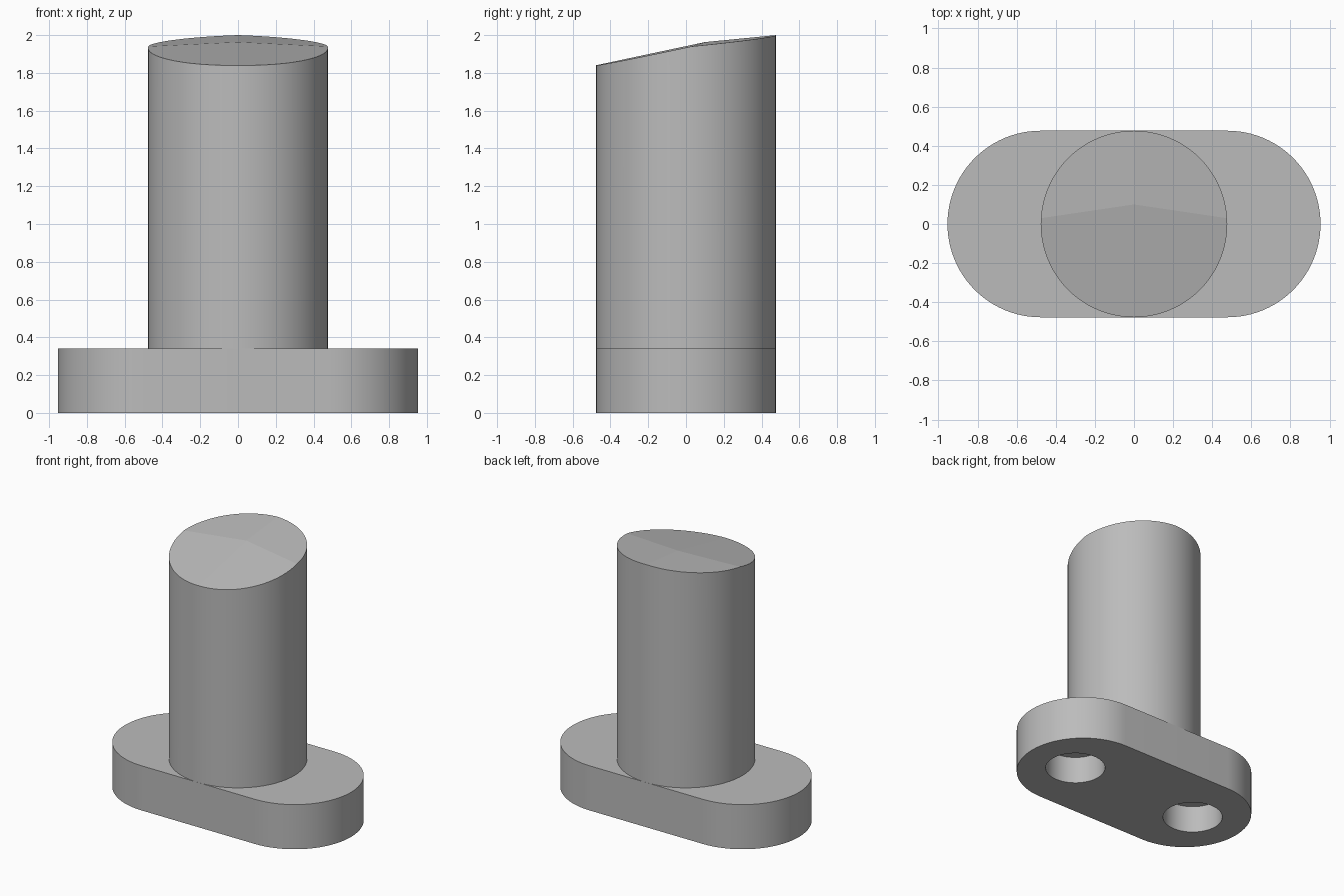
import bpy, bmesh
from math import pi, sin, cos
from mathutils import Vector, Matrix

R = 0.477            # radius shared by post and plate ends
PLATE_TOP = 0.34
HOLE_R, HOLE_X, HOLE_DEPTH = 0.213, 0.55, 0.21

cube = bpy.data.objects.get("Cube")
if cube:
    bpy.data.objects.remove(cube, do_unlink=True)

grey = bpy.data.materials.new("plain grey")
grey.use_nodes = True
colour = (0.5, 0.5, 0.5, 1)
grey.diffuse_color = colour
grey.node_tree.nodes["Principled BSDF"].inputs["Base Color"].default_value = colour


def make_object(name, bm):
    bmesh.ops.recalc_face_normals(bm, faces=bm.faces[:])
    mesh = bpy.data.meshes.new(name)
    bm.to_mesh(mesh)
    bm.free()
    mesh.materials.append(grey)
    obj = bpy.data.objects.new(name, mesh)
    bpy.context.collection.objects.link(obj)
    return obj


def shade(obj):
    bpy.ops.object.select_all(action="DESELECT")
    obj.select_set(True)
    bpy.context.view_layer.objects.active = obj
    bpy.ops.object.shade_smooth_by_angle(angle=0.4)


def add_cylinder(bm, radius, x, bottom, top):
    bmesh.ops.create_cone(bm, cap_ends=True, segments=96, radius1=radius, radius2=radius,
                          depth=top - bottom,
                          matrix=Matrix.Translation((x, 0, (bottom + top) / 2)))


# Base plate: extruded outline with two rounded ends
bm = bmesh.new()
steps = 48
outline = []
for side in (1, -1):
    for i in range(steps + 1):
        a = pi * i / steps - pi / 2
        outline.append(bm.verts.new((side * R * (1 + cos(a)), side * R * sin(a), 0)))
face = bm.faces.new(outline)
extruded = bmesh.ops.extrude_face_region(bm, geom=[face], use_keep_orig=True)
top_verts = [v for v in extruded["geom"] if isinstance(v, bmesh.types.BMVert)]
bmesh.ops.translate(bm, verts=top_verts, vec=(0, 0, PLATE_TOP))
plate = make_object("base_plate", bm)

# Blind holes in the underside
bm = bmesh.new()
for side in (1, -1):
    add_cylinder(bm, HOLE_R, side * HOLE_X, -0.1, HOLE_DEPTH)
cutter = make_object("hole_cutter", bm)
cutter.hide_render = True
cut = plate.modifiers.new("holes", "BOOLEAN")
cut.operation = "DIFFERENCE"
cut.solver = "EXACT"
cut.object = cutter
bpy.context.view_layer.objects.active = plate
bpy.ops.object.modifier_apply(modifier=cut.name)
bpy.data.objects.remove(cutter, do_unlink=True)
shade(plate)

# Post: cylinder trimmed by four shallow planes that meet at one point
bm = bmesh.new()
add_cylinder(bm, R, 0, PLATE_TOP, 2.3)
peak = Vector((0, 0.1, 1.963))
for slope_y, slope_x in ((0.213, 0.017), (0.098, 0.034)):
    for side in (1, -1):
        result = bmesh.ops.bisect_plane(
            bm, geom=bm.verts[:] + bm.edges[:] + bm.faces[:], dist=1e-6,
            plane_co=peak, plane_no=Vector((side * slope_x, -slope_y, 1)), clear_outer=True)
        rim = [e for e in bm.edges if e.is_boundary]
        bmesh.ops.holes_fill(bm, edges=rim, sides=0)
bmesh.ops.delete(bm, geom=[f for f in bm.faces if f.calc_center_median().z < PLATE_TOP + 0.01],
                 context="FACES_ONLY")
post = make_object("post", bm)
shade(post)
# Keep the slanted top facets flat
for poly in post.data.polygons:
    if abs(poly.normal.z) > 0.5:
        poly.use_smooth = False
